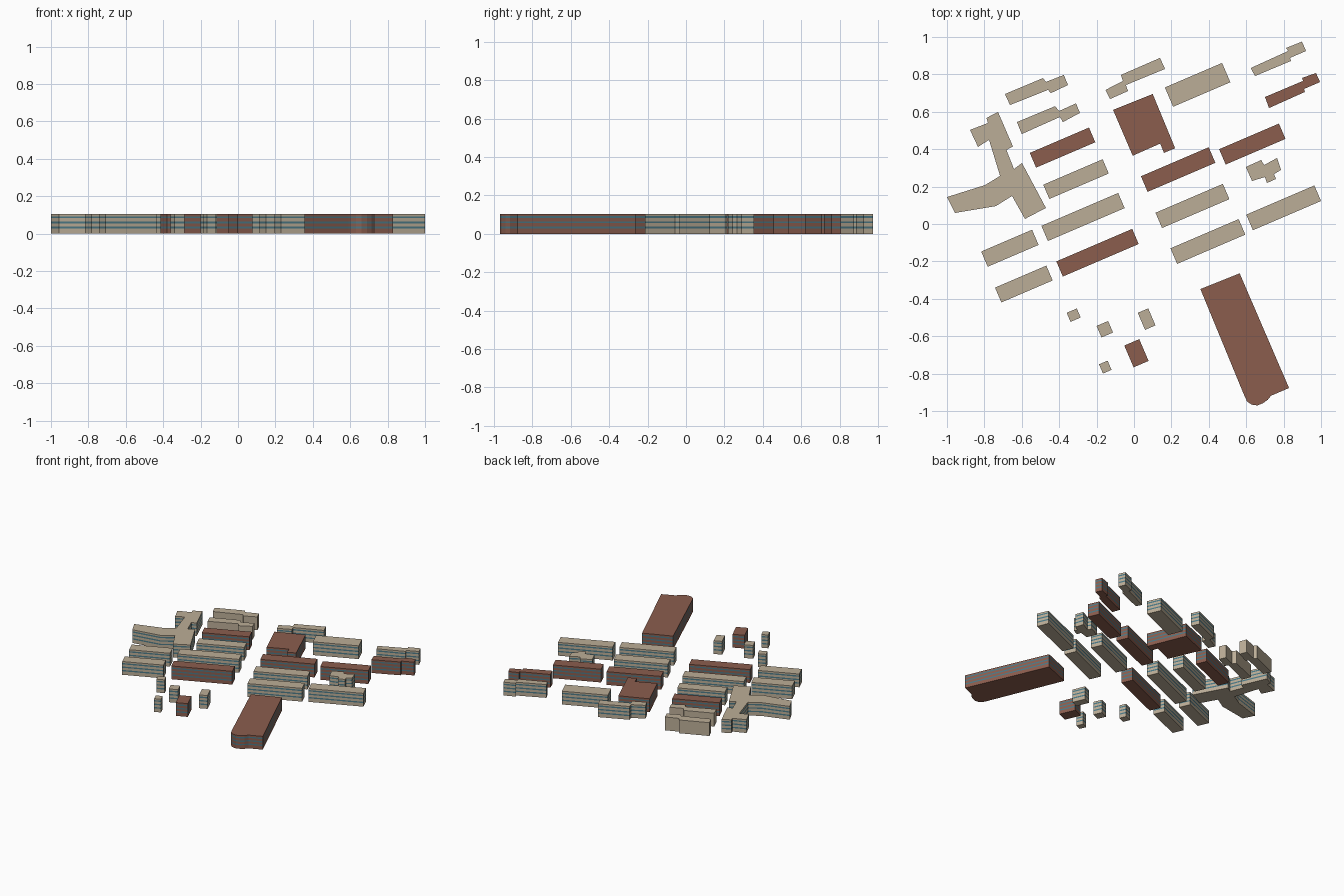
import bpy, bmesh, math
from mathutils import Vector

HEIGHT = 0.104
BANDS = (0.033, 0.060, 0.087)     # centre heights of the window strips
HALF = 0.005
ANGLE = math.radians(23.2)        # street grid direction
U = Vector((math.cos(ANGLE), math.sin(ANGLE)))


def material(name, rgb):
    m = bpy.data.materials.new(name)
    m.diffuse_color = (*rgb, 1)
    return m


BEIGE = material("beige_wall", (0.50, 0.42, 0.31))
RED = material("red_brick", (0.26, 0.11, 0.076))
GLASS = material("window_glass", (0.07, 0.19, 0.24))


def building(name, pts, wall=BEIGE, windows=True):
    """Extrude a footprint in layers; thin layers are window strips."""
    if sum(a[0] * b[1] - b[0] * a[1] for a, b in zip(pts, pts[1:] + pts[:1])) < 0:
        pts = pts[::-1]
    levels = [0.0]
    if windows:
        for z in BANDS:
            levels += [z - HALF, z + HALF]
    levels.append(HEIGHT)
    bm = bmesh.new()
    rings = [[bm.verts.new((p[0], p[1], z)) for p in pts] for z in levels]
    n = len(pts)
    for k, (lo, hi) in enumerate(zip(rings, rings[1:])):
        for i in range(n):
            j = (i + 1) % n
            f = bm.faces.new((lo[i], lo[j], hi[j], hi[i]))
            f.material_index = k % 2
    bm.faces.new(rings[0][::-1])
    bm.faces.new(rings[-1])
    me = bpy.data.meshes.new(name)
    bm.to_mesh(me)
    bm.free()
    me.materials.append(wall)
    me.materials.append(GLASS)
    ob = bpy.data.objects.new(name, me)
    bpy.context.collection.objects.link(ob)
    return ob


def block(name, x0, y0, x1, y1, wall=BEIGE):
    """Rectangular block on the street grid from its left and right corners."""
    a, c = Vector((x0, y0)), Vector((x1, y1))
    b = a + U * (c - a).dot(U)
    building(name, [tuple(p) for p in (a, b, c, a + c - b)], wall)


# Long beige slabs
for i, r in enumerate([
        (-.485, .21, -.135, .27), (-.495, -.01, -.05, .085),
        (-.817, -.147, -.51, -.112), (-.743, -.34, -.435, -.302),
        (.165, .73, .515, .758), (.115, .06, .51, .133),
        (.195, -.13, .595, -.057), (.60, .05, 1.0, .123)]):
    block(f"beige_slab_{i + 1}", *r)

# Long red slabs
for i, r in enumerate([
        (-.557, .38, -.207, .437), (-.415, -.20, .025, -.107),
        (.037, .255, .435, .327), (.455, .40, .81, .455)]):
    block(f"red_slab_{i + 1}", *r, RED)

# Small houses
for i, r in enumerate([
        (-.36, -.475, -.285, -.50), (-.20, -.545, -.112, -.58),
        (.02, -.475, .115, -.542), (-.187, -.75, -.12, -.78)]):
    block(f"small_house_{i + 1}", *r)
block("red_house", -.052, -.65, .078, -.732, RED)

# Stepped blocks
building("stepped_block_1", [(-.69, .695), (-.487, .78), (-.47, .76), (-.375, .797),
                             (-.353, .743), (-.444, .70), (-.46, .717), (-.663, .636)],
         windows=False)
building("stepped_block_2", [(-.626, .545), (-.422, .63), (-.401, .604), (-.31, .645),
                             (-.289, .594), (-.38, .545), (-.396, .572), (-.60, .481)],
         windows=False)
building("stepped_block_3", [(-.152, .717), (-.059, .765), (-.07, .797), (.139, .888),
                             (.166, .829), (-.043, .743), (-.032, .711), (-.128, .668)])
building("stepped_block_4", [(.624, .834), (.824, .925), (.813, .941), (.898, .975),
                             (.92, .925), (.834, .888), (.84, .872), (.647, .791)])
building("red_stepped_block", [(.70, .679), (.904, .765), (.898, .781), (.973, .807),
                               (.995, .759), (.909, .722), (.914, .706), (.722, .62)], RED)

# Small irregular pavilion
building("pavilion", [(.598, .305), (.68, .342), (.695, .315), (.765, .353), (.786, .289),
                      (.749, .267), (.759, .241), (.711, .219), (.70, .251), (.631, .23)])

# Red notched hall
building("red_notched_hall", [(-.112, .61), (.10, .695), (.22, .405), (.16, .38),
                              (.14, .43), (-.007, .365)], RED)

# Winged complex on the left
building("winged_complex", [
    (-.877, .503), (-.781, .54), (-.789, .567), (-.727, .599), (-.647, .414), (-.682, .396),
    (-.642, .294), (-.599, .326), (-.471, .086), (-.583, .027), (-.652, .15), (-.738, .096),
    (-.957, .059), (-1, .144), (-.797, .208), (-.716, .257), (-.775, .45), (-.834, .412)])

# Large red hall with rounded end
building("red_long_hall", [(.355, -.348), (.565, -.264), (.829, -.877), (.733, -.918),
                           (.715, -.94), (.69, -.958), (.66, -.97), (.63, -.966),
                           (.605, -.95), (.59, -.918)], RED)
